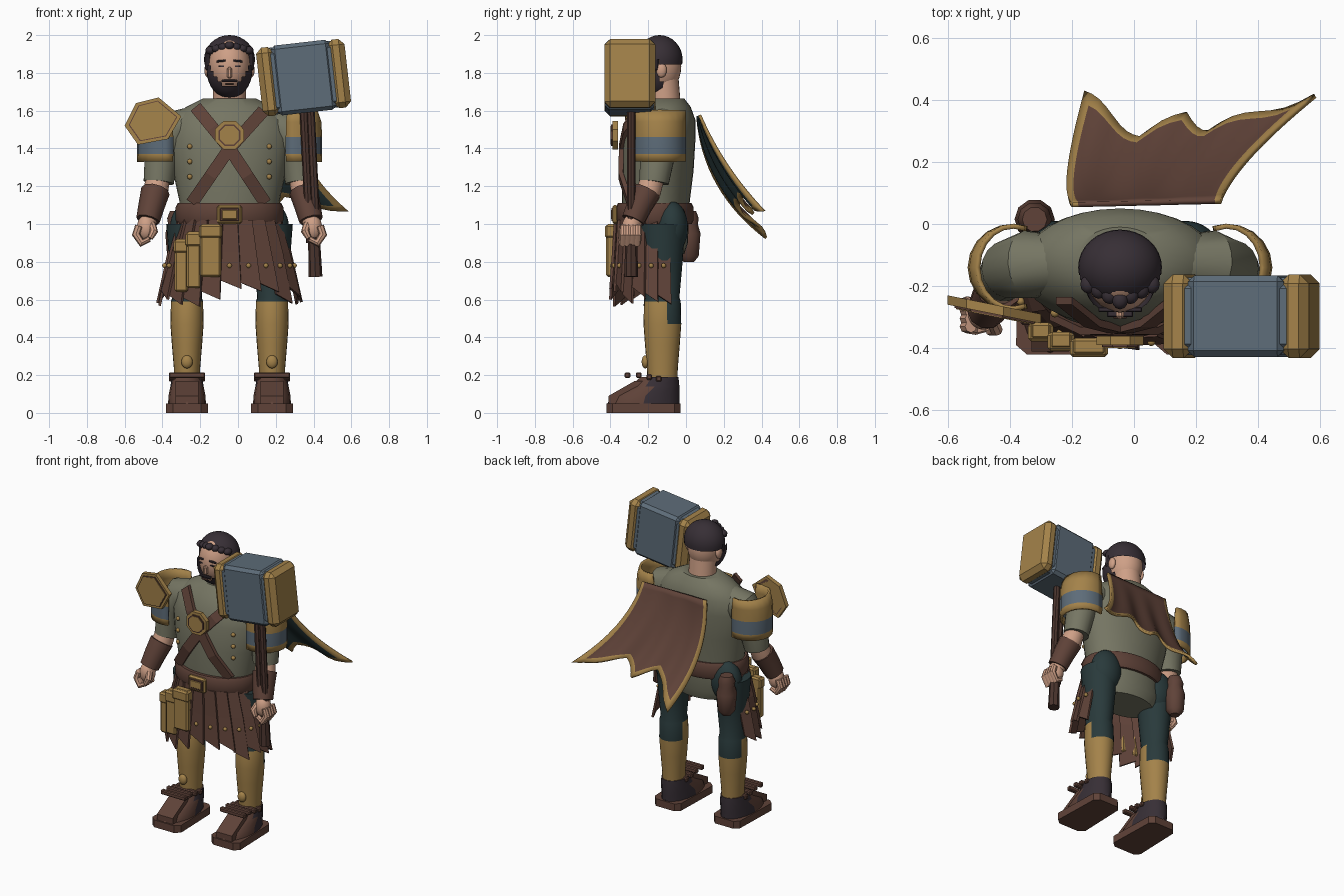
import bpy, bmesh, math, random
from mathutils import Vector, Matrix

random.seed(4)
if "Cube" in bpy.data.objects:
    bpy.data.objects.remove(bpy.data.objects["Cube"])


def material(name, r, g, b):
    m = bpy.data.materials.new(name)
    m.use_nodes = True
    m.diffuse_color = (r, g, b, 1)
    m.node_tree.nodes["Principled BSDF"].inputs["Base Color"].default_value = (r, g, b, 1)
    return m


sage = material("sage cloth", .18, .18, .125)
brown = material("brown leather", .115, .055, .04)
wood = material("dark wood", .07, .035, .027)
gold = material("aged gold", .37, .225, .068)
steel = material("blue steel", .11, .15, .19)
skin = material("skin", .62, .35, .24)
hair = material("dark hair", .038, .028, .036)
teal = material("dark teal cloth", .022, .042, .044)

MID, SIDES = -0.045, (("left", 1), ("right", -1))
smooth = []


def build(name, bm, mats, rule=None, thick=0, soft=True):
    """Turn a bmesh into an object, with faces coloured by a rule."""
    mats = mats if isinstance(mats, (list, tuple)) else [mats]
    if not thick:
        bmesh.ops.recalc_face_normals(bm, faces=bm.faces)
    if rule:
        for f in bm.faces:
            f.material_index = rule(f.calc_center_median())
    me = bpy.data.meshes.new(name)
    bm.to_mesh(me)
    bm.free()
    for m in mats:
        me.materials.append(m)
    ob = bpy.data.objects.new(name, me)
    bpy.context.collection.objects.link(ob)
    if thick:
        mod = ob.modifiers.new("thickness", "SOLIDIFY")
        mod.thickness = thick
    if soft:
        smooth.append(ob)
    return ob


def skin_rings(rings, closed=True, caps=True):
    bm = bmesh.new()
    rows = [[bm.verts.new(p) for p in ring] for ring in rings]
    n = len(rows[0])
    for a, b in zip(rows, rows[1:]):
        for i in range(n if closed else n - 1):
            j = (i + 1) % n
            bm.faces.new((a[i], a[j], b[j], b[i]))
    if closed and caps:
        bm.faces.new(rows[0])
        bm.faces.new(rows[-1])
    return bm


def loft(name, rings, mats, n=24, rule=None, arc=None, thick=0):
    """Stack ellipses (x, y, z, rx, ry); an arc leaves an open shell."""
    lo, hi = arc or (0, 360)
    steps = n + 1 if arc else n
    angles = [math.radians(lo + (hi - lo) * i / n) for i in range(steps)]
    pts = [[(x + rx * math.cos(a), y + ry * math.sin(a), z) for a in angles] for x, y, z, rx, ry in rings]
    return build(name, skin_rings(pts, not arc), mats, rule, thick)


def tube(name, path, radii, mat, n=14):
    path = [Vector(p) for p in path]
    rings = []
    for i, p in enumerate(path):
        t = (path[min(i + 1, len(path) - 1)] - path[max(i - 1, 0)]).normalized()
        side = t.cross(Vector((0, 1, 0.01))).normalized()
        up = side.cross(t)
        angles = [2 * math.pi * k / n for k in range(n)]
        rings.append([p + radii[i] * (side * math.cos(a) + up * math.sin(a)) for a in angles])
    return build(name, skin_rings(rings), mat)


def box(name, at, size, mat, bevel=0.01, tilt=0):
    bm = bmesh.new()
    bmesh.ops.create_cube(bm, size=1)
    bmesh.ops.scale(bm, vec=size, verts=bm.verts)
    bmesh.ops.bevel(bm, geom=bm.edges[:], offset=bevel, segments=1, affect="EDGES")
    bm.transform(Matrix.Translation(at) @ Matrix.Rotation(math.radians(tilt), 4, "Y"))
    return build(name, bm, mat, soft=False)


def ball(name, at, size, mat, keep=None, detail=16):
    """Ellipsoid; keep() trims it to a shell."""
    bm = bmesh.new()
    bmesh.ops.create_uvsphere(bm, u_segments=detail * 2, v_segments=detail, radius=1)
    bm.transform(Matrix.Translation(at) @ Matrix.Diagonal((*size, 1)))
    if keep:
        bmesh.ops.delete(bm, geom=[f for f in bm.faces if not keep(f.calc_center_median())], context="FACES")
    return build(name, bm, mat)


def prism(name, outline, near, far, mat, place):
    """Extrude a flat outline; place(a, b, depth) gives the point."""
    return build(name, skin_rings([[place(a, b, d) for a, b in outline] for d in (near, far)]), mat, soft=False)


def facing_front(a, b, d):
    return (a, d, b)


# Tunic, neck and belt
loft("tunic", [(MID, -.14, .84, .2, .13), (MID, -.15, .9, .26, .16), (MID, -.16, 1.02, .26, .175),
               (MID, -.16, 1.12, .265, .18), (MID, -.15, 1.28, .3, .19), (MID, -.14, 1.45, .325, .19),
               (MID, -.125, 1.55, .305, .175), (MID, -.115, 1.62, .23, .14), (MID, -.11, 1.665, .14, .1)], sage, 32)
loft("neck", [(MID, -.11, 1.6, .09, .085), (MID, -.13, 1.84, .085, .085)], skin)
loft("belt", [(MID, -.165, 1, .275, .195), (MID, -.165, 1.02, .285, .205), (MID, -.165, 1.09, .285, .205),
              (MID, -.165, 1.11, .275, .195)], brown, 28)
box("buckle", (MID, -.375, 1.05), (.13, .03, .1), gold)
box("buckle_inset", (MID, -.39, 1.05), (.1, .01, .07), brown, .003)
box("buckle_centre", (MID, -.393, 1.05), (.08, .01, .05), gold, .003)

# Chest harness with medallion and studs
for dx, z, tag in ((-.18, 1.62, "upper_right"), (.18, 1.6, "upper_left"),
                   (-.2, 1.11, "lower_right"), (.19, 1.11, "lower_left")):
    hub, end = Vector((MID, -.355, 1.4)), Vector((MID + dx, -.26 if z > 1.5 else -.31, z))
    mid = (hub + end) / 2 - Vector((0, .025, 0))
    across = Vector((end.z - hub.z, 0, hub.x - end.x)).normalized() * .033
    back = Vector((0, .025, 0))
    build("strap_" + tag, skin_rings([[p - across, p + across, p + across + back, p - across + back]
                                      for p in (hub, mid, end)]), brown, soft=False)
for size, depth, mat in ((.082, -.39, gold), (.062, -.397, brown), (.054, -.4, gold)):
    ring = [(MID + size * math.cos(k * math.pi / 4 + .39), 1.47 + size * math.sin(k * math.pi / 4 + .39)) for k in range(8)]
    prism("medallion", ring, depth, -.36, mat, facing_front)
for label, s in SIDES:
    for z in (1.25, 1.33, 1.41):
        ball("stud_" + label, (MID + s * .21, -.287, z), (.014, .014, .014), gold, detail=6)

# Skirt of hanging leather strips
for k in range(13):
    a = math.radians(-192 + k * 17)
    drop = .62 + random.uniform(-.04, .07)
    rows = []
    for z, rx, ry in ((1.02, .25, .19), (.85, .3, .2), (drop, .36, .215)):
        row = []
        for off, push in ((-.16, 0), (.17, .016)):
            c, w = math.cos(a + off), math.sin(a + off)
            row.append((MID + (rx + push) * c, -.165 + (ry + push) * w, z - (off * .15 if z == drop else 0)))
        rows.append(row)
    build("skirt_strip", skin_rings(rows, closed=False), brown, thick=.014, soft=False)
    ball("skirt_stud", (MID + .345 * math.cos(a), -.165 + .225 * math.sin(a), .78), (.013, .013, .013), gold, detail=6)

# Belt pouches
for x, z, w, h, y in ((-.3, .78, .07, .28, -.345), (-.235, .81, .075, .3, -.375), (-.145, .86, .11, .28, -.395)):
    box("gold_case", (x, y, z), (w, .055, h), gold)
    box("gold_case_lid", (x, y - .004, z + h * .36), (w + .012, .06, h * .25), gold)
loft("hip_pouch", [(-.32, .015, z, r, r) for z, r in ((.8, .03), (.83, .055), (.95, .065), (1.0, .05), (1.03, .055), (1.07, .04))], brown, 10)

# Legs and shoes
for label, s in SIDES:
    x = MID + s * .225
    loft("leg_" + label, [(x, -.125, z, r, r + .012) for z, r in
                          ((.12, .065), (.24, .07), (.36, .08), (.47, .088), (.59, .085), (.61, .078), (.8, .095), (1, .11))],
         [gold, teal], rule=lambda c: 1 if c.z > .6 or (c.z > .47 and c.y > -.1) else 0)
    ball("hip_" + label, (MID + s * .21, -.075, .98), (.105, .085, .14), teal)
    ball("greave_knob_" + label, (x, -.215, .27), (.03, .02, .035), gold, detail=8)

    def facing_side(a, b, d):
        return (x + d, a, b)

    sole = [(x - .11, -.39), (x - .075, -.42), (x + .075, -.42), (x + .11, -.39),
            (x + .1, -.06), (x + .07, -.03), (x - .07, -.03), (x - .1, -.06)]
    prism("sole_" + label, sole, 0, .05, brown, lambda a, b, d: (a, b, d))
    loft("shoe_" + label, [(x, -.225, .05, .1, .19), (x, -.215, .09, .098, .18), (x, -.165, .14, .088, .13),
                           (x, -.14, .19, .08, .1)], [brown, hair], 16, rule=lambda c: 1 if c.y > -.2 and c.z < .18 else 0)
    prism("toe_guard_" + label, [(-.41, .05), (-.41, .09), (-.27, .17), (-.22, .17), (-.3, .05)], -.06, .06, brown, facing_side)
    for y, z in ((-.31, .2), (-.25, .2), (-.195, .19), (-.145, .18)):
        box("ankle_strap_" + label, (x, y, z), (.19, .03, .03), brown, .006)

# Arms, bracers, hands and shoulder bands
for label, s in SIDES:
    def at(d, y, z):
        return (MID + s * d, y, z)

    tube("sleeve_" + label, [at(.2, -.125, 1.53), at(.29, -.13, 1.5), at(.355, -.145, 1.4), at(.375, -.17, 1.22)],
         [.09, .11, .095, .08], sage, 18)
    tube("forearm_" + label, [at(.37, -.165, 1.28), at(.39, -.195, 1.18), at(.435, -.285, 1)], [.06, .066, .045], skin)
    tube("bracer_" + label, [at(.392, -.205, 1.175), at(.412, -.245, 1.1), at(.432, -.28, 1.02)], [.077, .07, .063], brown, 10)
    ball("palm_" + label, at(.44, -.29, .98), (.05, .05, .07), skin)
    for k in range(4):
        y = -.33 + k * .025
        tube("finger_" + label, [at(.48, y, .99), at(.495, y, .945), at(.465, y - .005, .9), at(.425, y, .92)],
             [.02, .022, .022, .016], skin, 8)
    tube("thumb_" + label, [at(.41, -.31, 1), at(.4, -.34, .96), at(.42, -.345, .925)], [.02, .022, .015], skin, 8)
    arc = (-110, 110) if s > 0 else (70, 290)
    levels = [(*at(.345, -.14, z), r, .125) for z, r in ((1.6, .105), (1.54, .125), (1.46, .13), (1.37, .13), (1.33, .128))]
    loft("shoulder_band_" + label, levels, [gold, steel], 12, arc=arc, thick=.016,
         rule=lambda c: 1 if 1.37 < c.z < 1.46 else 0)

# Six-sided shield plate on the right shoulder
corners = [(-.6, 1.52), (-.54, 1.64), (-.42, 1.67), (-.3, 1.57), (-.37, 1.45), (-.53, 1.42)]
for scale, front, mat in ((1, 0, gold), (.86, -.006, brown), (.82, -.009, gold)):
    shape = [(-.45 + (x + .45) * scale, 1.55 + (z - 1.55) * scale) for x, z in corners]
    prism("shoulder_plate", shape, front, .03, mat, lambda a, b, d: (a, d - .29 - .2 * (a + .45), b))

# Head, hair and beard
ball("head", (MID, -.155, 1.835), (.112, .13, .155), skin)
ball("hair_cap", (MID, -.14, 1.87), (.135, .122, .13), hair,
     lambda c: c.z > 1.845 + .085 * min(1, max(0, (-.13 - c.y) / .06)))
ball("beard", (MID, -.165, 1.81), (.12, .135, .145), hair,
     lambda c: c.y < -.13 and c.z < 1.735 + .1 * min(1, (abs(c.x - MID) / .1) ** 3))
box("nose", (MID, -.288, 1.8), (.026, .035, .06), skin, .009)
box("moustache", (MID, -.29, 1.758), (.085, .02, .014), hair, .004)
box("mouth", (MID, -.298, 1.742), (.045, .012, .01), brown, .002)
for label, s in SIDES:
    ball("ear_" + label, (MID + s * .115, -.13, 1.815), (.018, .028, .04), skin, detail=8)
    box("eye_" + label, (MID + s * .042, -.276, 1.835), (.03, .008, .01), hair, .002)
    box("brow_" + label, (MID + s * .045, -.276, 1.863), (.05, .016, .011), hair, .003, s * 6)
    box("sideburn_" + label, (MID + s * .114, -.165, 1.86), (.03, .045, .1), hair)
for k in range(7):
    dx = (k - 3) * .034
    ball("fringe_lock", (MID + dx, -.245 + abs(dx) * .5, 1.945 - abs(dx) * .25), (.026, .03, .022), hair, detail=6)

# War hammer
hub, tilt = Vector((.347, -.297, 1.775)), -6.5
along = Vector((math.cos(math.radians(tilt)), 0, -math.sin(math.radians(tilt))))
box("hammer_block", hub, (.42, .25, .355), steel, .035, tilt)
box("hammer_core", hub, (.31, .262, .372), steel, .02, tilt)
for s in (-1, 1):
    box("hammer_cap", hub + along * s * .188, (.095, .27, .365), gold, .03, tilt)
for dx in (-.018, .018):
    tube("haft", [(.365 + dx, -.29, 1.62), (.4 + dx, -.29, .9)], [.022, .022], wood, 8)
tube("haft_grip", [(.395, -.29, 1.02), (.405, -.29, .86), (.41, -.29, .72)], [.032, .033, .037], wood, 8)


# Cape blown to one side, with a gold hem and teal lining
def bend(a, b, c, t):
    return Vector(a) * (1 - t) ** 2 + Vector(b) * 2 * t * (1 - t) + Vector(c) * t * t


def hem(u):
    marks = [(0, 1), (.34, .72), (.5, .88), (.66, .74), (1, 1)]
    for (a, p), (b, q) in zip(marks, marks[1:]):
        if u <= b:
            return p + (q - p) * (u - a) / (b - a)


cols, depth = 24, 16
rows = []
for j in range(depth + 1):
    row = []
    for i in range(cols + 1):
        u = i / cols
        v = j / depth * hem(u)
        p = bend((-.2, .07, 1.57), (-.25, .1, 1.18), (-.16, .43, .93), v).lerp(
            bend((.28, .08, 1.58), (.31, .2, 1.3), (.58, .42, 1.07), v), u)
        row.append(p + Vector((0, .8, .5)) * .022 * v * math.sin(u * math.pi * 6))
    rows.append(row)
bm = skin_rings(rows, closed=False)
bm.faces.ensure_lookup_table()
for k, f in enumerate(bm.faces):
    if k // cols == depth - 1 or k % cols in (0, cols - 1):
        f.material_index = 1
if sum(f.normal.y for f in bm.faces if not f.normal_update()) < 0:
    bmesh.ops.reverse_faces(bm, faces=bm.faces)
cape = build("cape", bm, [brown, gold, teal, gold], thick=.016)
cape.modifiers["thickness"].material_offset = 2

# Smooth shading with sharp edges kept
for ob in bpy.context.selected_objects:
    ob.select_set(False)
for ob in smooth:
    ob.select_set(True)
bpy.context.view_layer.objects.active = smooth[0]
bpy.ops.object.shade_smooth_by_angle(angle=math.radians(40))
